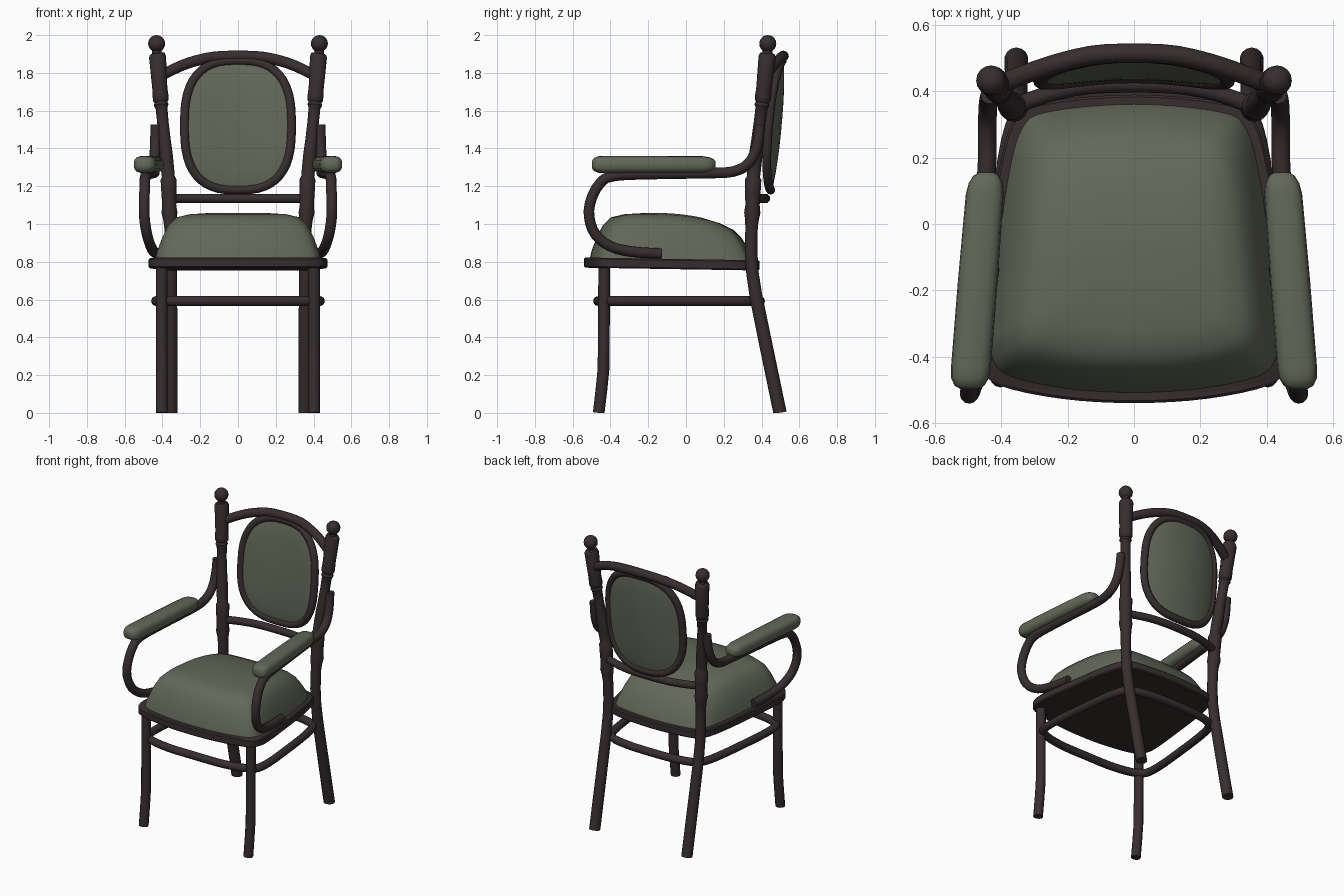
import bpy, bmesh, math
from mathutils import Vector

if "Cube" in bpy.data.objects:
    bpy.data.objects.remove(bpy.data.objects["Cube"])


def material(name, rgb):
    m = bpy.data.materials.new(name)
    m.diffuse_color = (*rgb, 1)
    m.use_nodes = True
    m.node_tree.nodes["Principled BSDF"].inputs["Base Color"].default_value = m.diffuse_color
    return m


WOOD = material("dark brown wood", (0.038, 0.027, 0.028))
CLOTH = material("sage green upholstery", (0.122, 0.138, 0.098))


def loft(name, rings, mat, closed=False):
    """Skin a list of equal-length rings; cap the ends unless closed."""
    bm = bmesh.new()
    rows = [[bm.verts.new(p) for p in r] for r in rings]
    n = len(rows[0])
    pairs = list(zip(rows, rows[1:])) + ([(rows[-1], rows[0])] if closed else [])
    for a, b in pairs:
        for i in range(n):
            j = (i + 1) % n
            bm.faces.new((a[i], a[j], b[j], b[i]))
    if not closed:
        bm.faces.new(rows[0])
        bm.faces.new(rows[-1])
    bmesh.ops.recalc_face_normals(bm, faces=bm.faces)
    me = bpy.data.meshes.new(name)
    bm.to_mesh(me)
    bm.free()
    me.materials.append(mat)
    ob = bpy.data.objects.new(name, me)
    bpy.context.collection.objects.link(ob)
    return ob


def smooth(pts, closed=False, steps=4):
    """Catmull-Rom curve through the points."""
    P = [Vector(p) for p in pts]
    n = len(P)
    get = (lambda i: P[i % n]) if closed else (lambda i: P[max(0, min(n - 1, i))])
    out = []
    for i in range(n if closed else n - 1):
        a, b, c, d = (get(i + k) for k in (-1, 0, 1, 2))
        for s in range(steps):
            t = s / steps
            out.append(0.5 * (2 * b + (c - a) * t + (2 * a - 5 * b + 4 * c - d) * t * t
                              + (3 * b - a - 3 * c + d) * t ** 3))
    return out if closed else out + [P[-1]]


def tube(name, path, radius, ref, mat=WOOD, closed=False, sides=12):
    """Round bar along a path; radius is one number or one per point."""
    n, ref, rings = len(path), Vector(ref), []
    path = [Vector(p) for p in path]
    for i, p in enumerate(path):
        a = path[(i - 1) % n] if closed or i > 0 else p
        b = path[(i + 1) % n] if closed or i < n - 1 else p
        t = (b - a).normalized()
        u = t.cross(ref).normalized()
        v = t.cross(u)
        r = radius[i] if isinstance(radius, list) else radius
        ring = []
        for k in range(sides):
            w = 2 * math.pi * k / sides
            q = p + (u * math.cos(w) + v * math.sin(w)) * r
            q.z = max(q.z, 0)
            ring.append(q)
        rings.append(ring)
    return loft(name, rings, mat, closed)


def mirrored(half):
    """Full loop or arc from points with x >= 0, first and last on x = 0."""
    return half + [(-p[0], *p[1:]) for p in half[-2:0:-1]]


def superellipse(a, b, n, count):
    pts = []
    for k in range(count):
        w = 2 * math.pi * k / count
        c, s = math.cos(w), math.sin(w)
        pts.append((a * math.copysign(abs(c) ** (2 / n), c),
                    b * math.copysign(abs(s) ** (2 / n), s)))
    return pts


# Seat frame: rounded trapezoid board, slightly lower at the back
outline = smooth(mirrored([(0, -.54, 0), (.22, -.527, 0), (.41, -.485, 0), (.465, -.42, 0),
                           (.47, -.32, 0), (.445, -.1, 0), (.41, .15, 0), (.365, .31, 0),
                           (.28, .365, 0), (0, .39, 0)]), True)


def seat_ring(scale, z):
    return [(p.x * scale, -.06 + (p.y + .06) * scale, z - .016 * (p.y + .5)) for p in outline]


loft("seat_frame", [seat_ring(.985, .768), seat_ring(1, .775), seat_ring(1, .815),
                    seat_ring(.985, .822)], WOOD)

# Seat cushion: domed, sloping down to the back
rings = []
for s, h in ((1, 0), (.975, .2), (.91, .5), (.84, .74), (.74, .91), (.58, .975), (.35, 1), (.1, 1)):
    ring = []
    for p in outline:
        x, y = p.x * .93 * s, -.07 + (p.y + .07) * .94 * s
        top = 1.058 - .45 * max(0, y + .15) ** 2
        ring.append((x, y, .805 + h * (top - .805)))
    rings.append(ring)
loft("seat_cushion", rings, CLOTH)

# Stretcher ring joining the legs
stretcher = mirrored([(0, -.465, .592), (.22, -.46, .592), (.385, -.42, .592), (.433, -.33, .592),
                      (.415, -.05, .592), (.375, .25, .592), (.32, .35, .592), (.18, .385, .592),
                      (0, .392, .592)])
tube("stretcher_ring", smooth(stretcher, True), .026, (0, 0, 1), closed=True)

# Turned rear post: x, y, z, radius from floor to finial neck
post = [(.355, .497, 0, .036), (.355, .425, .35, .035), (.355, .37, .62, .034),
        (.355, .352, .74, .033), (.355, .345, .85, .033), (.358, .347, .98, .033),
        (.360, .349, 1.02, .036), (.363, .351, 1.06, .043), (.364, .352, 1.10, .038),
        (.366, .354, 1.17, .041), (.368, .356, 1.235, .043), (.369, .357, 1.25, .035),
        (.374, .362, 1.30, .036), (.381, .370, 1.37, .036), (.388, .378, 1.44, .033),
        (.398, .39, 1.54, .031), (.405, .40, 1.615, .032), (.407, .402, 1.63, .040),
        (.408, .404, 1.645, .034), (.409, .406, 1.655, .042), (.410, .408, 1.675, .043),
        (.414, .413, 1.72, .041), (.426, .430, 1.885, .046), (.428, .431, 1.90, .040),
        (.430, .432, 1.905, .026), (.431, .432, 1.925, .026)]

for side, s in (("right", 1), ("left", -1)):
    tube("rear_post_" + side, [(s * x, y, z) for x, y, z, r in post], [p[3] for p in post],
         (1, 0, 0), sides=14)

    # Ball finial
    bpy.ops.mesh.primitive_uv_sphere_add(segments=16, ring_count=10, radius=.045,
                                         location=(s * .431, .433, 1.955))
    ball = bpy.context.object
    ball.name = "finial_" + side
    ball.data.materials.append(WOOD)

    # Front leg with a slight forward kick at the foot
    leg = [(.403, -.462, 0), (.403, -.448, .12), (.403, -.437, .23), (.403, -.435, .4),
           (.403, -.433, .78)]
    tube("front_leg_" + side, [(s * x, y, z) for x, y, z in leg], .031, (1, 0, 0))

    # Bent arm, from the post forward and around down to the seat
    arm = [(.435, .39, 1.525), (.437, .383, 1.45), (.44, .362, 1.37), (.442, .32, 1.31),
           (.443, .25, 1.278), (.445, .15, 1.27), (.472, -.15, 1.265), (.49, -.38, 1.255),
           (.493, -.455, 1.215), (.496, -.502, 1.13), (.496, -.513, 1.04), (.482, -.48, .945),
           (.462, -.40, .882), (.445, -.28, .853), (.428, -.13, .843)]
    tube("arm_" + side, smooth([(s * x, y, z) for x, y, z in arm], steps=3), .028, (1, 0, 0))

    # Padded armrest
    rings = []
    for t, k in ((0, .45), (.015, .75), (.05, .95), (.1, 1), (.5, 1), (.9, .95), (.95, .85),
                 (.985, .65), (1, .4)):
        cx, cy = .497 - .052 * t, -.497 + .652 * t
        rings.append([(s * (cx + a * k), cy, 1.315 + b * k)
                      for a, b in superellipse(.06, .046, 2.8, 16)])
    loft("arm_pad_" + side, rings, CLOTH)

# Back rails, bowed backward between the posts
for name, half, r in (
        ("top_rail", [(.41, .42, 1.785), (.3, .462, 1.838), (.2, .493, 1.87), (.09, .513, 1.887)], .029),
        ("lower_rail", [(.36, .355, 1.135), (.27, .388, 1.135), (.18, .41, 1.135), (.08, .42, 1.135)], .025)):
    tube(name, smooth(half + [(-x, y, z) for x, y, z in half[::-1]], steps=3), r, (0, 0, 1))


# Back panel: rounded oval leaning back and curved around the sitter
def on_back(x, z, off=0):
    return Vector((x, .445 + .09 * (z - 1.15) - .5 * x * x + off, z))


oval = superellipse(.283, .342, 2.7, 48)
tube("back_panel_frame", [on_back(a, 1.522 + b) for a, b in oval], .024, (0, 1, 0),
     closed=True, sides=10)
rings = []
for f, off in ((.1, .028), (.4, .026), (.7, .02), (.9, .013), (1, .006),
               (1, -.006), (.9, -.016), (.7, -.024), (.4, -.03), (.1, -.032)):
    rings.append([on_back(a * f, 1.522 + b * f, off) for a, b in oval])
loft("back_panel_pad", rings, CLOTH)

# Smooth shading with crisp turned edges
for ob in bpy.data.objects:
    ob.select_set(True)
    bpy.context.view_layer.objects.active = ob
bpy.ops.object.shade_smooth_by_angle(angle=math.radians(40))
